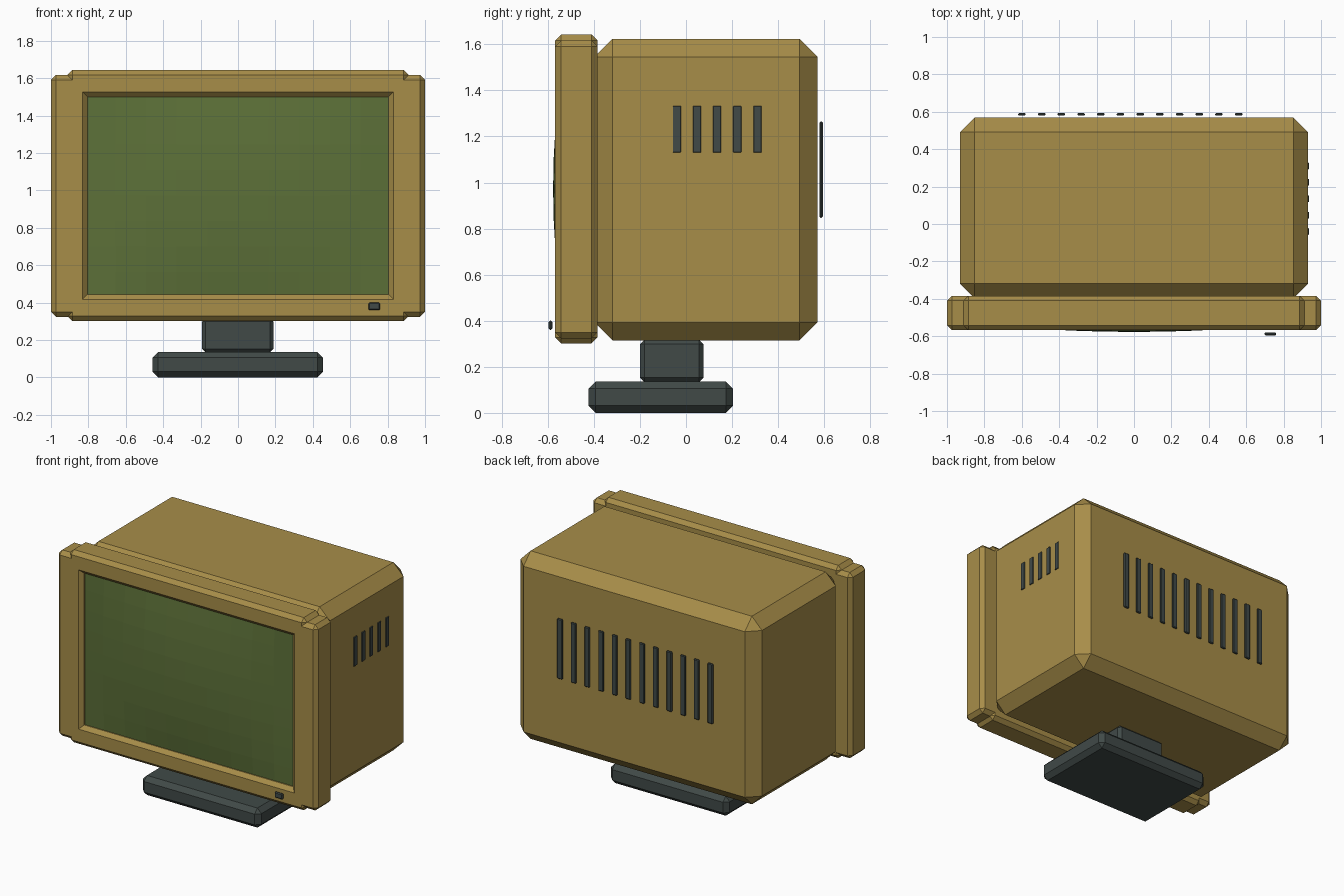
import bpy, bmesh

if "Cube" in bpy.data.objects:
    bpy.data.objects.remove(bpy.data.objects["Cube"])


def material(name, color):
    m = bpy.data.materials.new(name)
    m.diffuse_color = (*color, 1)
    m.use_nodes = True
    m.node_tree.nodes["Principled BSDF"].inputs["Base Color"].default_value = m.diffuse_color
    return m


TAN = material("tan_plastic", (0.39, 0.268, 0.066))
GREEN = material("green_glass", (0.108, 0.163, 0.040))
DARK = material("dark_plastic", (0.052, 0.068, 0.064))


def finish(name, bm, mat):
    bmesh.ops.recalc_face_normals(bm, faces=bm.faces)
    me = bpy.data.meshes.new(name)
    bm.to_mesh(me)
    bm.free()
    me.materials.append(mat)
    ob = bpy.data.objects.new(name, me)
    bpy.context.collection.objects.link(ob)
    return ob


def box(name, xs, ys, zs, mat, chamfer):
    """Chamfered box given by its min and max along each axis."""
    bm = bmesh.new()
    bmesh.ops.create_cube(bm, size=1)
    for v in bm.verts:
        for i, (lo, hi) in enumerate((xs, ys, zs)):
            v.co[i] = lo if v.co[i] < 0 else hi
    bmesh.ops.bevel(bm, geom=bm.edges[:], offset=chamfer, segments=1,
                    profile=0.5, affect='EDGES')
    return finish(name, bm, mat)


# Main housing
box("housing", (-0.93, 0.93), (-0.397, 0.57), (0.315, 1.624), TAN, 0.078)

# Bezel: two uprights and two rails
BEZEL_Y = (-0.568, -0.384)
for side, xs in (("left", (-1.0, -0.805)), ("right", (0.805, 1.0))):
    box(f"bezel_upright_{side}", xs, BEZEL_Y, (0.324, 1.617), TAN, 0.026)
for side, zs in (("bottom", (0.302, 0.443)), ("top", (1.5, 1.643))):
    box(f"bezel_rail_{side}", (-0.912, 0.912), BEZEL_Y, zs, TAN, 0.026)

# Bulging screen, with a rim running back to the housing
bm = bmesh.new()
bmesh.ops.create_grid(bm, x_segments=10, y_segments=8, size=1)
rim = [e for e in bm.edges if e.is_boundary]
for v in bm.verts:
    u, w = v.co.x, v.co.y
    bulge = 0.043 * (1 - u * u) * (1 - w * w)
    v.co = (0.82 * u, -0.534 - bulge, 0.972 + 0.545 * w)
walls = bmesh.ops.extrude_edge_only(bm, edges=rim)["geom"]
for v in walls:
    if isinstance(v, bmesh.types.BMVert):
        v.co.y = -0.39
bmesh.ops.holes_fill(bm, edges=[e for e in bm.edges if e.is_boundary])
finish("screen", bm, GREEN)

# Power button
box("power_button", (0.697, 0.76), (-0.596, -0.58), (0.36, 0.4), DARK, 0.006)

# Rear vents
for i in range(12):
    x = -0.599 + 0.1053 * i
    box(f"rear_vent_{i + 1}", (x - 0.02, x + 0.02), (0.579, 0.594),
        (0.847, 1.265), DARK, 0.005)

# Side vents, right side only
for i in range(5):
    y = -0.04 + 0.0875 * i
    box(f"side_vent_{i + 1}", (0.922, 0.936), (y - 0.0175, y + 0.0175),
        (1.13, 1.333), DARK, 0.002)

# Stand
box("stand_neck", (-0.193, 0.19), (-0.2, 0.077), (0.133, 0.318), DARK, 0.02)
box("stand_base", (-0.458, 0.455), (-0.423, 0.204), (0.0, 0.136), DARK, 0.031)
